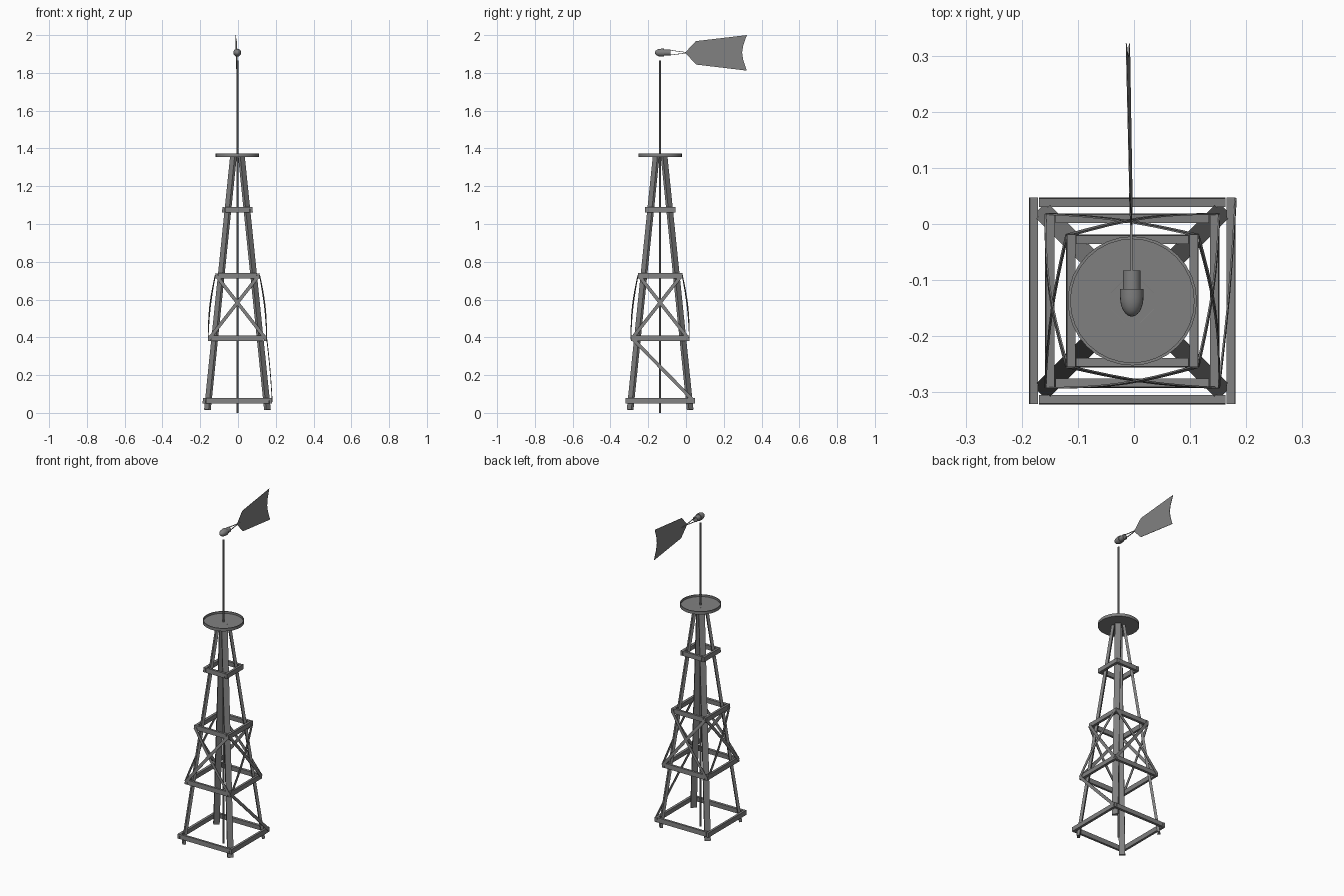
import bpy, bmesh, math
from mathutils import Vector

if "Cube" in bpy.data.objects:
    bpy.data.objects.remove(bpy.data.objects["Cube"])

C = Vector((-0.003, -0.137, 0))      # tower axis


def material(name, rgb):
    m = bpy.data.materials.new(name)
    m.diffuse_color = (*rgb, 1)
    m.use_nodes = True
    m.node_tree.nodes["Principled BSDF"].inputs["Base Color"].default_value = m.diffuse_color
    return m


GRAY = material("weathered gray", (0.216, 0.216, 0.216))


def finish(name, bm, smooth=False):
    bmesh.ops.recalc_face_normals(bm, faces=bm.faces)
    me = bpy.data.meshes.new(name)
    bm.to_mesh(me)
    bm.free()
    me.materials.append(GRAY)
    ob = bpy.data.objects.new(name, me)
    bpy.context.collection.objects.link(ob)
    if smooth:
        bpy.context.view_layer.objects.active = ob
        ob.select_set(True)
        bpy.ops.object.shade_smooth_by_angle(angle=math.radians(40))
        ob.select_set(False)
    return ob


def strip(name, pts, normal, width, thick):
    """Rectangular bar along a path; the wide face looks along normal."""
    bm = bmesh.new()
    pts = [Vector(p) + C for p in pts]
    rings = []
    for i, p in enumerate(pts):
        t = (pts[min(i + 1, len(pts) - 1)] - pts[max(i - 1, 0)]).normalized()
        n = Vector(normal)
        n = (n - t * n.dot(t)).normalized()
        s = t.cross(n)
        rings.append([bm.verts.new(p + s * a * width / 2 + n * b * thick / 2)
                      for a, b in ((-1, -1), (1, -1), (1, 1), (-1, 1))])
    for r, q in zip(rings, rings[1:]):
        for k in range(4):
            bm.faces.new((r[k], r[(k + 1) % 4], q[(k + 1) % 4], q[k]))
    bm.faces.new(rings[0])
    bm.faces.new(rings[-1])
    return finish(name, bm)


def lathe(name, profile, centre, axis='Z', seg=24):
    """Spin (radius, height) points around an axis through centre."""
    bm = bmesh.new()
    rings = []
    for r, h in profile:
        ring = []
        for k in range(seg if r > 1e-6 else 1):
            a = 2 * math.pi * k / seg
            x, y = r * math.cos(a), r * math.sin(a)
            v = (x, y, h) if axis == 'Z' else (x, h, y)
            ring.append(bm.verts.new(Vector(v) + Vector(centre)))
        rings.append(ring)
    for p, q in zip(rings, rings[1:]):
        for k in range(seg):
            f = [p[k % len(p)], p[(k + 1) % len(p)], q[(k + 1) % len(q)], q[k % len(q)]]
            bm.faces.new(list(dict.fromkeys(f)))
    return finish(name, bm, True)


# Four leaning legs, wide faces turned to the diagonals
for sx, sy, n in ((-1, -1, "front_left"), (1, -1, "front_right"),
                  (-1, 1, "back_left"), (1, 1, "back_right")):
    strip(n + "_leg", [(sx * 0.159, sy * 0.159, 0.016), (sx * 0.021, sy * 0.021, 1.36)],
          (sx, sy, 0), 0.034, 0.016)

# Square frames: height and outer half size
FRAMES = {"base": (0.064, 0.184), "lower": (0.395, 0.155),
          "middle": (0.725, 0.118), "upper": (1.075, 0.081)}
SIDES = {"front": (0, -1), "right": (1, 0), "back": (0, 1), "left": (-1, 0)}
for fname, (z, h) in FRAMES.items():
    for sname, (nx, ny) in SIDES.items():
        d, out = Vector((-ny, nx, 0)), Vector((nx, ny, 0))
        half = h if nx else h - 0.018
        mid = out * (h - 0.008) + Vector((0, 0, z))
        strip(f"{fname}_{sname}_rail", [mid - d * half, mid + d * half],
              out + Vector((0, 0, 0.06)), 0.028, 0.015)


def brace(name, side, lo, hi, bow, flip):
    """Flat strap bowed outward between two frames."""
    nx, ny = SIDES[side]
    d, out = Vector((-ny, nx, 0)), Vector((nx, ny, 0))
    (z0, h0), (z1, h1) = FRAMES[lo], FRAMES[hi]
    pts = []
    for i in range(9):
        t = i / 8
        h = h0 + (h1 - h0) * t
        off = h + bow * math.sin(math.pi * t)
        along = (h0 - 0.007) * (1 - t) - (h1 - 0.007) * t
        pts.append(out * off + d * flip * along + Vector((0, 0, z0 + (z1 - z0) * t)))
    strip(name, pts, out, 0.018, 0.003)


# Crossed braces on every side, and one long strap low on the right
for s in SIDES:
    brace(s + "_brace_inner", s, "lower", "middle", 0.007, 1)
    brace(s + "_brace_outer", s, "lower", "middle", 0.011, -1)
brace("right_lower_brace", "right", "base", "lower", 0.003, 1)

# Platform tray with a raised rim
lathe("platform", [(0, 1.355), (0.115, 1.355), (0.115, 1.373), (0.110, 1.373),
                   (0.110, 1.361), (0, 1.361)], C, seg=32)

# Centre pole
lathe("pole", [(0, 0), (0.005, 0), (0.005, 1.865), (0, 1.865)], C, seg=12)

# Gear head: domed front, narrower back
dome = [(0.021 * math.sin(a), -0.130 - 0.035 * math.cos(a))
        for a in (math.pi / 2 * i / 6 for i in range(7))]
lathe("gear_head", dome + [(0.021, -0.116), (0.016, -0.116), (0.016, -0.083), (0, -0.083)],
      (-0.004, 0, 1.907), 'Y', 20)

# Tail rods converging on the vane
for s, n in ((1, "upper"), (-1, "lower")):
    a = Vector((-0.004, -0.085, 1.907 + s * 0.013)) - C
    b = Vector((-0.005, -0.002, 1.907 + s * 0.002)) - C
    c = Vector((-0.007, 0.055, 1.907 + s * 0.002)) - C
    strip(n + "_tail_rod", [a, b, c], (1, 0, 0), 0.003, 0.004)

# Tail vane with a notched end
outline = [(-0.005, 1.907), (0.052, 1.968), (0.322, 2.0), (0.303, 1.945), (0.297, 1.907),
           (0.303, 1.868), (0.322, 1.812), (0.054, 1.844)]
bm = bmesh.new()
f = bm.faces.new([bm.verts.new((-0.0055 - 0.02 * y - 0.03 * (z - 1.907), y, z))
                  for y, z in outline])
ext = bmesh.ops.extrude_face_region(bm, geom=[f])["geom"]
bmesh.ops.translate(bm, verts=[v for v in ext if isinstance(v, bmesh.types.BMVert)],
                    vec=(0.002, 0, 0))
finish("tail_vane", bm)
